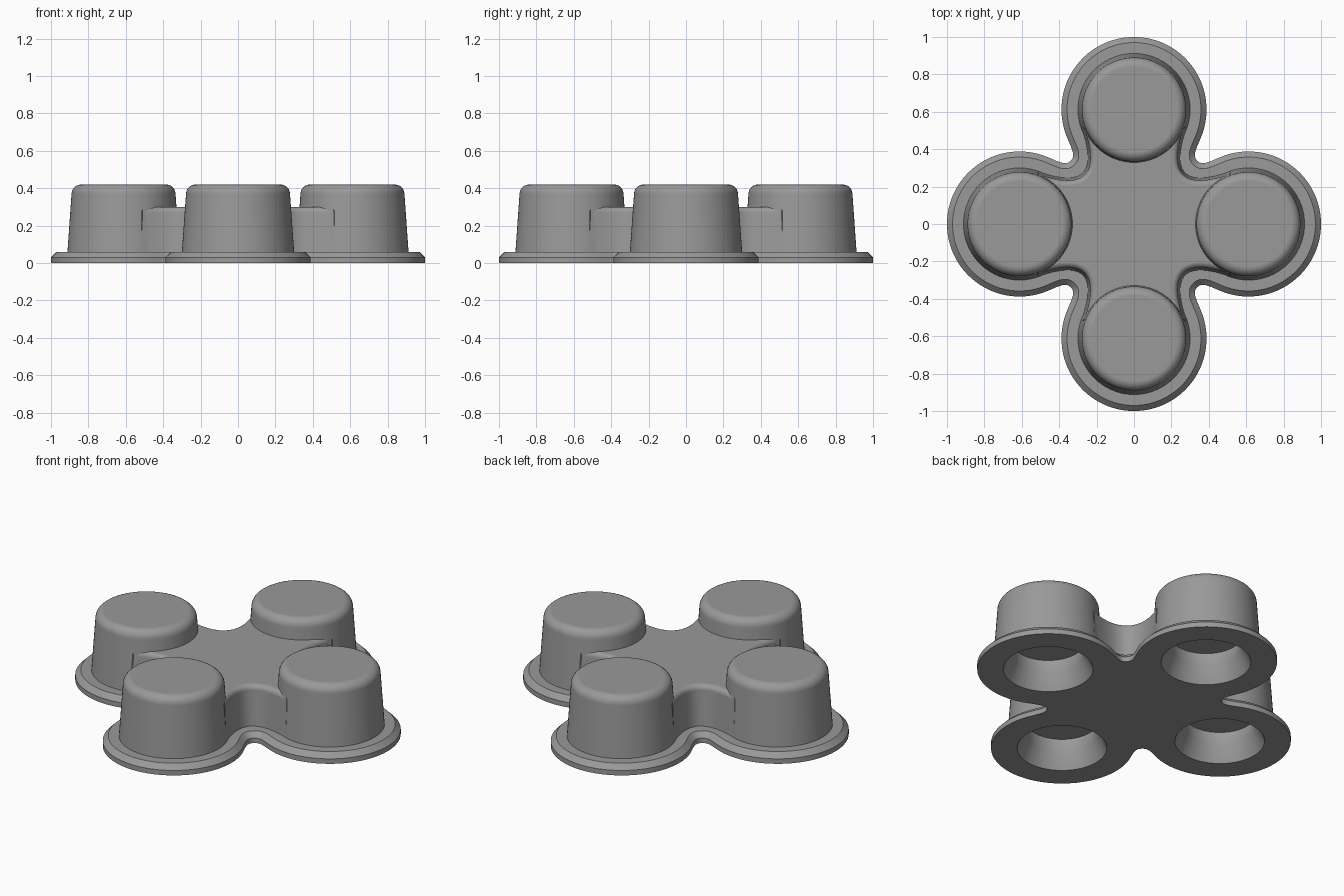
import bpy, bmesh, math
from mathutils import Vector
from mathutils.geometry import interpolate_bezier

if "Cube" in bpy.data.objects:
    bpy.data.objects.remove(bpy.data.objects["Cube"])

LOBE = 0.612    # distance of each cup centre from the middle

grey = bpy.data.materials.new("plain grey")
grey.diffuse_color = (0.32, 0.32, 0.32, 1)
grey.use_nodes = True
grey.node_tree.nodes["Principled BSDF"].inputs["Base Color"].default_value = grey.diffuse_color


def circle(r, n=72):
    return [Vector((r * math.cos(2 * math.pi * i / n), r * math.sin(2 * math.pi * i / n)))
            for i in range(n)]


def four_fold(half):
    """Mirror a half lobe over the diagonal, then repeat it for four lobes."""
    quarter = half + [Vector((p.y, p.x)) for p in reversed(half[:-1])]
    out = []
    for k in range(4):
        for p in quarter[:-1]:
            x, y = p
            for _ in range(k):
                x, y = -y, x
            out.append(Vector((x, y)))
    return out


def neck(*pts):
    return [p.to_2d() for p in interpolate_bezier(*[Vector((x, y, 0)) for x, y in pts], 16)]


def loft(name, outline, rings, at=(0, 0)):
    """Closed solid from one outline repeated at (inset, height) steps."""
    bm = bmesh.new()
    n = len(outline)
    normals = []
    for i in range(n):
        t = (outline[(i + 1) % n] - outline[i - 1]).normalized()
        normals.append(Vector((-t.y, t.x)))
    loops = []
    for inset, z in rings:
        loops.append([bm.verts.new((p.x + m.x * inset + at[0], p.y + m.y * inset + at[1], z))
                      for p, m in zip(outline, normals)])
    for a, b in zip(loops, loops[1:]):
        for i in range(n):
            j = (i + 1) % n
            bm.faces.new((a[i], a[j], b[j], b[i]))
    bm.faces.new(list(reversed(loops[0])))
    bm.faces.new(loops[-1])
    bmesh.ops.recalc_face_normals(bm, faces=bm.faces)
    mesh = bpy.data.meshes.new(name)
    bm.to_mesh(mesh)
    bm.free()
    mesh.materials.append(grey)
    ob = bpy.data.objects.new(name, mesh)
    bpy.context.collection.objects.link(ob)
    return ob


def rounded(inset, top, r, steps=6):
    """Quarter-round rings ending at the given height."""
    return [(inset + r * (1 - math.cos(a)), top - r + r * math.sin(a))
            for a in [math.pi / 2 * i / steps for i in range(steps + 1)]]


def combine(target, other, operation):
    mod = target.modifiers.new(operation.lower(), 'BOOLEAN')
    mod.operation = operation
    mod.solver = 'EXACT'
    mod.object = other
    bpy.context.view_layer.objects.active = target
    bpy.ops.object.modifier_apply(modifier=mod.name)
    bpy.data.objects.remove(other, do_unlink=True)


# Chamfered four-lobed flange
end = math.radians(113)
lobe = [Vector((LOBE + 0.388 * math.cos(end * i / 26), 0.388 * math.sin(end * i / 26)))
        for i in range(26)]
flange = four_fold(lobe + neck((0.460, 0.357), (0.400, 0.332), (0.365, 0.311), (0.338, 0.338)))
tray = loft("cup_tray", flange, [(0, 0), (0, 0.03), (0.03, 0.06)])

# Raised centre platform with softened rim
wall = [Vector((0.56, 0)), Vector((0.56, 0.25))]
wall += neck((0.520, 0.285), (0.440, 0.258), (0.325, 0.225), (0.275, 0.275))
platform = loft("platform", four_fold(wall), [(0, 0.02)] + rounded(0.016, 0.30, 0.03))
combine(tray, platform, 'UNION')

# Tapered cups, each hollowed from below by a stepped socket
spots = [(LOBE, 0), (0, LOBE), (-LOBE, 0), (0, -LOBE)]
for spot in spots:
    cup = loft("cup", circle(0.302), [(0, 0.03)] + rounded(0.024, 0.42, 0.05), spot)
    combine(tray, cup, 'UNION')
for spot in spots:
    socket = loft("socket", circle(0.255),
                  [(0, -0.02), (0.06, 0.10), (0.06, 0.167)], spot)
    combine(tray, socket, 'DIFFERENCE')

# Smooth shading with crisp edges
bpy.ops.object.select_all(action='DESELECT')
tray.select_set(True)
bpy.context.view_layer.objects.active = tray
bpy.ops.object.shade_smooth_by_angle(angle=math.radians(30))
soft = tray.modifiers.new("even_shading", 'WEIGHTED_NORMAL')
soft.keep_sharp = True
